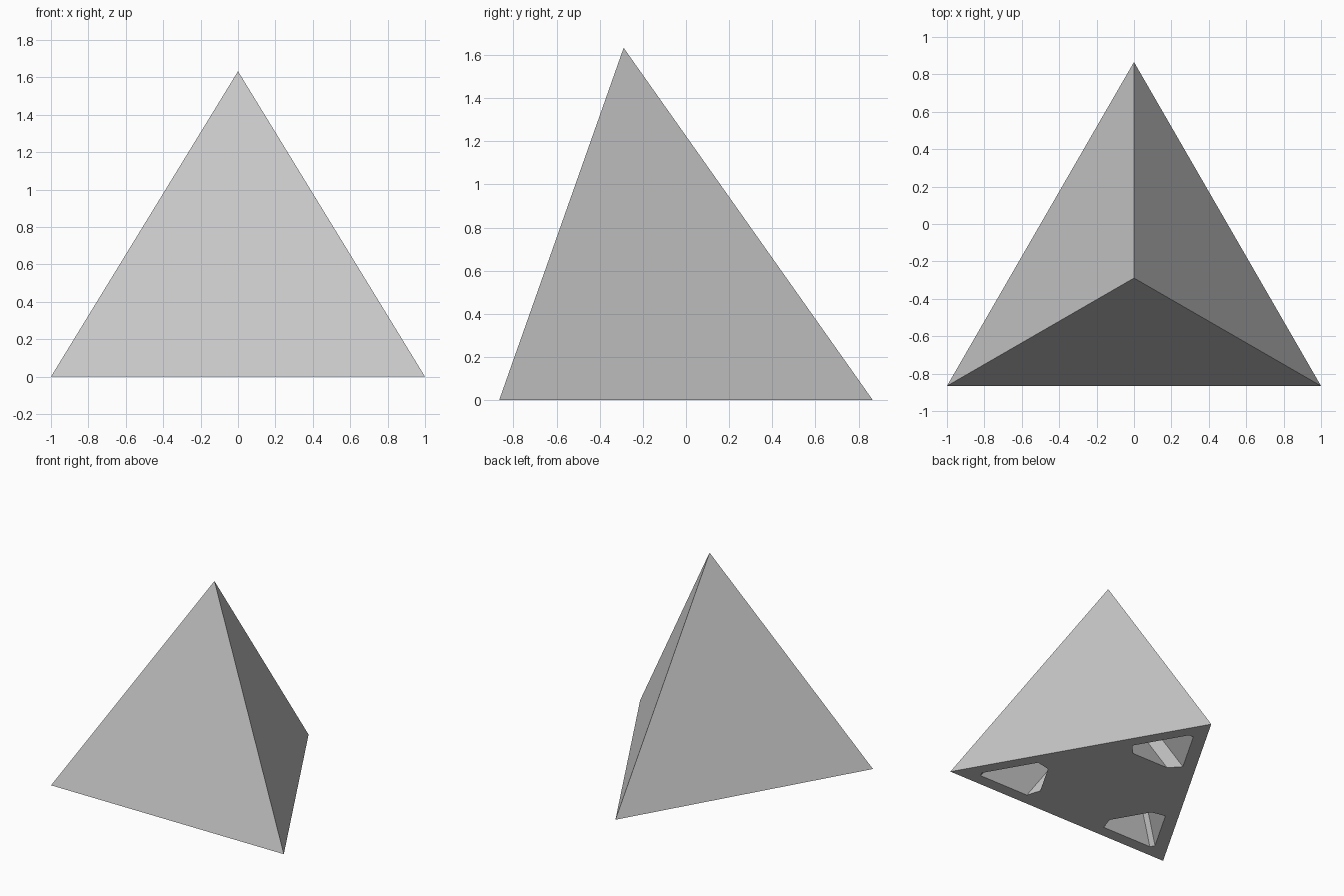
import bpy
import bmesh
from mathutils import Vector

if "Cube" in bpy.data.objects:
    bpy.data.objects.remove(bpy.data.objects["Cube"], do_unlink=True)

# Main proportions of a regular tetrahedron
HALF_DEPTH = 0.866
corners = [Vector((-1, -HALF_DEPTH, 0)), Vector((1, -HALF_DEPTH, 0)), Vector((0, HALF_DEPTH, 0))]
apex = Vector((0, -0.289, 1.633))

grey = bpy.data.materials.new("light grey")
grey.use_nodes = True
grey.diffuse_color = (0.58, 0.58, 0.58, 1)
grey.node_tree.nodes["Principled BSDF"].inputs["Base Color"].default_value = (0.58, 0.58, 0.58, 1)


def make_object(name, bm):
    bmesh.ops.recalc_face_normals(bm, faces=bm.faces)
    mesh = bpy.data.meshes.new(name)
    bm.to_mesh(mesh)
    bm.free()
    mesh.materials.append(grey)
    obj = bpy.data.objects.new(name, mesh)
    bpy.context.collection.objects.link(obj)
    return obj


def add_prism(bm, profile, low, high):
    """Sweep a flat profile from one offset to another."""
    bottom = [bm.verts.new(p + low) for p in profile]
    top = [bm.verts.new(p + high) for p in profile]
    bm.faces.new(bottom)
    bm.faces.new(top)
    for i in range(len(profile)):
        j = (i + 1) % len(profile)
        bm.faces.new((bottom[i], bottom[j], top[j], top[i]))


# Solid body
bm = bmesh.new()
for point in corners + [apex]:
    bm.verts.new(point)
bmesh.ops.convex_hull(bm, input=bm.verts)
body = make_object("pyramid_body", bm)

# Pocket outline as fractions along the two base edges, mirrored across the corner
half = [(0.075, 0.055), (0.292, 0.055), (0.278, 0.118)]
outline = half + [(v, u) for u, v in reversed(half)]

# Slanted pockets running from the base up along each rising edge
bm = bmesh.new()
for i, corner in enumerate(corners):
    side_a = corners[(i + 1) % 3] - corner
    side_b = corners[(i + 2) % 3] - corner
    rise = apex - corner
    profile = [corner + side_a * u + side_b * v for u, v in outline]
    add_prism(bm, profile, rise * -0.05, rise * 0.38)
cutter = make_object("pocket_cutter", bm)
cutter.hide_render = True

# Cut the pockets and drop the helper
cut = body.modifiers.new("pockets", "BOOLEAN")
cut.operation = "DIFFERENCE"
cut.solver = "EXACT"
cut.object = cutter
bpy.context.view_layer.objects.active = body
bpy.ops.object.modifier_apply(modifier=cut.name)
bpy.data.objects.remove(cutter, do_unlink=True)
